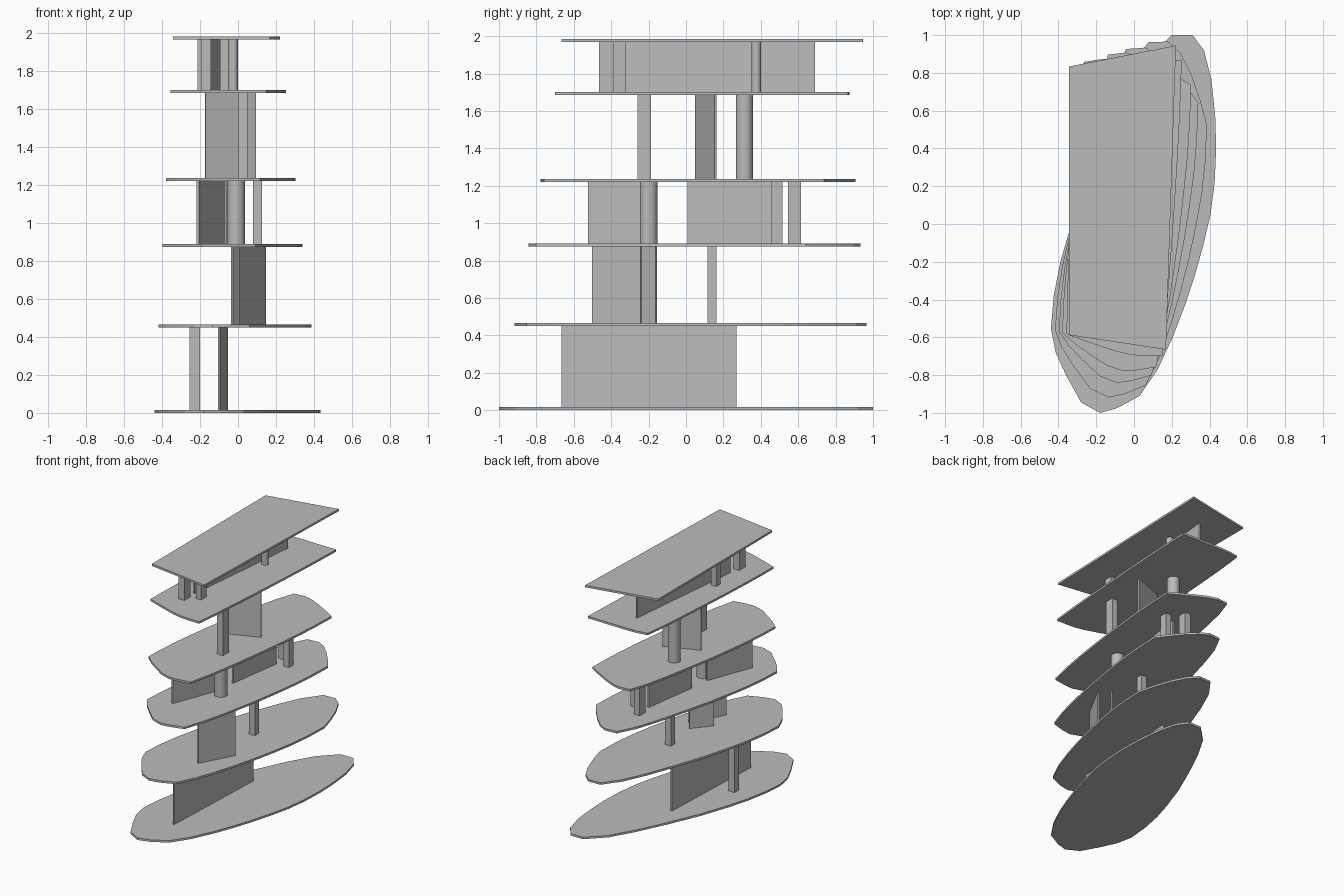
import bpy, bmesh, math
from mathutils import Vector

cube = bpy.data.objects.get("Cube")
if cube:
    bpy.data.objects.remove(cube)

grey = bpy.data.materials.new("light_grey")
grey.use_nodes = True
grey.diffuse_color = (0.5, 0.5, 0.5, 1)
grey.node_tree.nodes["Principled BSDF"].inputs["Base Color"].default_value = (0.5, 0.5, 0.5, 1)

THICK = 0.016
FLOORS = [0, 0.45, 0.874, 1.221, 1.685, 1.968]   # underside of each slab

# Base outline as four arcs; each arc straightens into one edge of the roof
ARCS = [
    [(.435, .4), (.427, .22), (.405, .05), (.365, -.12), (.32, -.28), (.27, -.43), (.205, -.6), (.125, -.77), (.03, -.91)],
    [(.03, -.91), (-.09, -.975), (-.18, -1), (-.28, -.945), (-.36, -.8), (-.415, -.68), (-.44, -.555)],
    [(-.44, -.555), (-.425, -.38), (-.39, -.2), (-.343, -.04), (-.26, .2), (-.155, .44), (-.04, .68), (.07, .87), (.2, 1)],
    [(.2, 1), (.31, 1), (.37, .92), (.41, .765), (.43, .57), (.435, .4)],
]
ROOF = [Vector(p) for p in [(.222, .945), (.169, -.665), (-.343, -.588), (-.343, .834)]]


def prism(name, outline, z0, z1):
    """Extrude a flat outline between two heights."""
    bm = bmesh.new()
    face = bm.faces.new([bm.verts.new((p[0], p[1], z0)) for p in outline])
    top = bmesh.ops.extrude_face_region(bm, geom=[face])["geom"]
    bmesh.ops.translate(bm, vec=(0, 0, z1 - z0),
                        verts=[v for v in top if isinstance(v, bmesh.types.BMVert)])
    bmesh.ops.recalc_face_normals(bm, faces=bm.faces)
    mesh = bpy.data.meshes.new(name)
    bm.to_mesh(mesh)
    bm.free()
    mesh.materials.append(grey)
    obj = bpy.data.objects.new(name, mesh)
    bpy.context.collection.objects.link(obj)
    return obj


def slab_outline(t):
    """Blend from the rounded base (t=0) to the four-sided roof (t=1)."""
    pts = []
    for i, arc in enumerate(ARCS):
        arc = [Vector(p) for p in arc]
        a, b = ROOF[i], ROOF[(i + 1) % len(ROOF)]
        steps = [(q - p).length for p, q in zip(arc, arc[1:])]
        run = 0
        for p, step in zip(arc, steps):
            pts.append(p.lerp(a.lerp(b, run / sum(steps)), t))
            run += step
    return pts


def storey(level):
    return FLOORS[level] + THICK, FLOORS[level + 1]


def wall(name, level, start, end, thick=0.012):
    a, b = Vector(start), Vector(end)
    d = (b - a).normalized()
    n = Vector((-d.y, d.x)) * thick / 2
    return prism(name, [a - n, b - n, b + n, a + n], *storey(level))


def post(name, level, x, y, sx=0.05, sy=0.05):
    sx, sy = sx / 2, sy / 2
    box = [(x - sx, y - sy), (x + sx, y - sy), (x + sx, y + sy), (x - sx, y + sy)]
    return prism(name, box, *storey(level))


def column(name, level, x, y, r, sides=32):
    ring = [(x + r * math.cos(math.tau * i / sides), y + r * math.sin(math.tau * i / sides))
            for i in range(sides)]
    obj = prism(name, ring, *storey(level))
    bpy.ops.object.select_all(action='DESELECT')
    obj.select_set(True)
    bpy.context.view_layer.objects.active = obj
    bpy.ops.object.shade_smooth_by_angle()
    return obj


# Floor slabs
for i, z in enumerate(FLOORS):
    prism(f"floor_slab_{i + 1}", slab_outline(z / FLOORS[-1]), z, z + THICK)

# First storey
wall("long_wall_1", 0, (-.1, -.665), (-.06, .27))
post("post_1", 0, -.228, -.27, .055, .055)

# Second storey
wall("front_wall_2", 1, (0, -.5), (.142, -.24))
wall("rear_wall_2", 1, (-.032, -.3), (.085, -.16))
post("post_2", 1, .042, .139)

# Third storey
wall("front_wall_3", 2, (-.212, -.52), (-.072, -.155), .015)
wall("rear_wall_3", 2, (-.055, .01), (.01, .46), .015)
column("column_3", 2, -.01, -.2, .047)
post("left_post_3", 2, .103, .485, .047, .06)
post("rear_post_3", 2, 0, .58, .05, .07)

# Fourth storey
wall("cross_wall_4", 3, (-.173, .055), (.093, .157))
column("column_4", 3, -.115, .312, .046)
post("front_post_4", 3, .025, -.224, .052, .073)

# Fifth storey
wall("long_wall_5", 4, (-.155, -.33), (-.05, .69))
column("column_5", 4, -.026, .376, .025)
post("front_post_5", 4, -.168, -.428, .05, .075)
post("left_post_5", 4, -.073, -.357, .045, .065)
post("right_post_5", 4, -.19, -.1, .048, .05)
